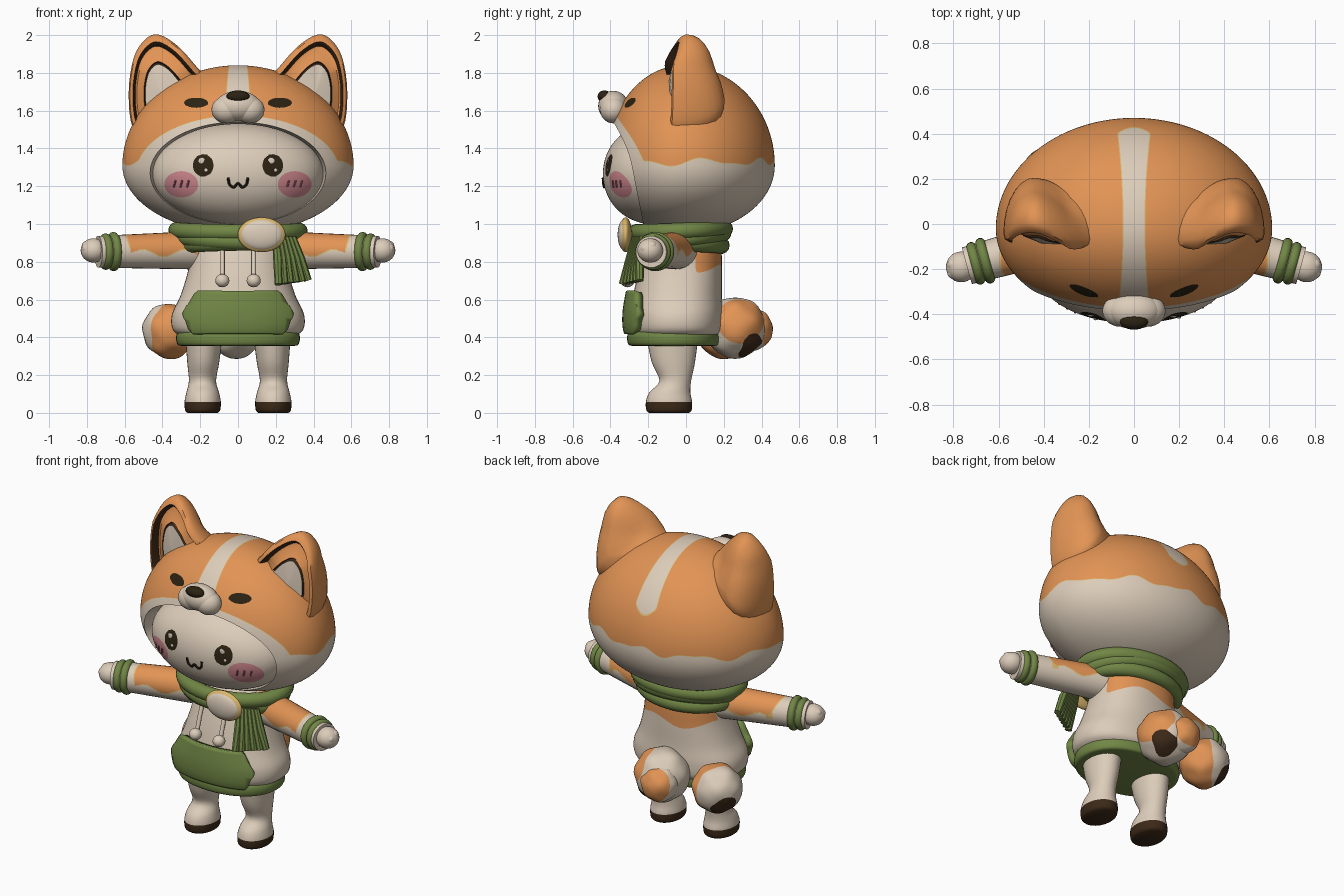
import bpy, bmesh
from math import sin, cos, pi, sqrt, atan2, radians
from mathutils import Vector

if "Cube" in bpy.data.objects:
    bpy.data.objects.remove(bpy.data.objects["Cube"])


def material(name, *rgb):
    m = bpy.data.materials.new(name)
    m.use_nodes = True
    m.diffuse_color = (*rgb, 1)
    m.node_tree.nodes["Principled BSDF"].inputs["Base Color"].default_value = (*rgb, 1)
    return m


CREAM = material("cream", .72, .61, .49)
ORANGE = material("orange", .76, .295, .09)
GREEN = material("green", .165, .24, .06)
BROWN = material("dark brown", .045, .022, .009)
DARK = material("eye black", .024, .016, .006)
PINK = material("cheek pink", .64, .25, .28)
ROSE = material("deep rose", .36, .11, .14)
GOLD = material("gold", .72, .48, .15)
parts = []


def finish(name, bm, *mats):
    bmesh.ops.recalc_face_normals(bm, faces=bm.faces)
    me = bpy.data.meshes.new(name)
    bm.to_mesh(me)
    bm.free()
    for m in mats:
        me.materials.append(m)
    ob = bpy.data.objects.new(name, me)
    bpy.context.collection.objects.link(ob)
    parts.append(ob)
    return ob


def shaped_ball(name, shape, mat, seg):
    """A sphere whose points are moved by a shape function."""
    bm = bmesh.new()
    bmesh.ops.create_uvsphere(bm, u_segments=seg, v_segments=seg * 2 // 3, radius=1)
    for v in bm.verts:
        v.co = shape(v.co)
    return finish(name, bm, mat)


def ball(name, c, r, mat, seg=28):
    return shaped_ball(name, lambda p: [c[i] + p[i] * r[i] for i in range(3)], mat, seg)


def loft(name, rings, mats, wrap=False, bands=None):
    """Skin a list of closed rings; bands gives a material index per strip."""
    bm = bmesh.new()
    vs = [[bm.verts.new(p) for p in ring] for ring in rings]
    n = len(vs[0])
    for k in range(len(vs) if wrap else len(vs) - 1):
        a, b = vs[k], vs[(k + 1) % len(vs)]
        for i in range(n):
            f = bm.faces.new((a[i], a[(i + 1) % n], b[(i + 1) % n], b[i]))
            f.material_index = bands[k] if bands else 0
    if not wrap:
        bm.faces.new(vs[0])
        bm.faces.new(vs[-1]).material_index = bands[-1] if bands else 0
    return finish(name, bm, *mats)


def spline(pts, n=6, closed=False):
    """Smooth curve through tuples of any length."""
    out, m = [], len(pts)
    get = (lambda i: pts[i % m]) if closed else (lambda i: pts[max(0, min(m - 1, i))])
    for i in range(m if closed else m - 1):
        for j in range(n):
            t = j / n
            out.append(tuple(.5 * (2 * b + (c - a) * t + (2 * a - 5 * b + 4 * c - d) * t * t
                                   + (3 * b - a - 3 * c + d) * t ** 3)
                             for a, b, c, d in zip(get(i - 1), get(i), get(i + 1), get(i + 2))))
    return out if closed else out + [pts[-1]]


def tube(name, path, radii, mat, ref, closed=False, seg=14):
    path, m, rings = [Vector(p) for p in path], len(path), []
    for i, p in enumerate(path):
        t = path[(i + 1) % m] - path[i - 1] if closed else path[min(i + 1, m - 1)] - path[max(i - 1, 0)]
        u = t.cross(Vector(ref)).normalized()
        w = u.cross(t).normalized()
        r = radii[i] if isinstance(radii, list) else radii
        rings.append([p + r * (u * cos(2 * pi * k / seg) + w * sin(2 * pi * k / seg)) for k in range(seg)])
    return loft(name, rings, [mat], closed)


def soft(v, power):
    return abs(v) ** power * (1 if v > 0 else -1)


def stack(name, rows, mat, seg=48, n=5, power=1):
    """Rows of (z, centre x, radius x, centre y, radius y); a power under 1 squares the section."""
    turn = [2 * pi * k / seg for k in range(seg)]
    return loft(name, [[(cx + rx * soft(cos(a), power), cy + ry * soft(sin(a), power), z) for a in turn]
                       for z, cx, rx, cy, ry in spline(rows, n)], [mat])


def paint(ob, f, mat=None):
    """Cut the mesh along f = 0, then colour the f > 0 side, or remove it if no colour is given."""
    bm = bmesh.new()
    bm.from_mesh(ob.data)
    val = {v: f(*v.co) or 1e-9 for v in bm.verts}
    new = []
    for e in list(bm.edges):
        a, b = e.verts
        if val[a] * val[b] < 0:
            new.append(bmesh.utils.edge_split(e, a, val[a] / (val[a] - val[b]))[1])
    if new:
        bmesh.ops.connect_verts(bm, verts=new)
    inside = [p for p in bm.faces if f(*p.calc_center_median()) > 0]
    if mat:
        if mat.name not in ob.data.materials:
            ob.data.materials.append(mat)
        for p in inside:
            p.material_index = ob.data.materials.find(mat.name)
    else:
        bmesh.ops.delete(bm, geom=inside, context='FACES')
    bm.to_mesh(ob.data)
    bm.free()


def oval(x, z, cx, cz, rx, rz):
    return 1 - ((x - cx) / rx) ** 2 - ((z - cz) / rz) ** 2


# Hood with a face opening and an inward lip
hood = shaped_ball("hood", lambda p: (.612 * p.x, -.02 + p.y * (.49 if p.y > 0 else .405),
                                      1.31 + p.z * (.53 if p.z > 0 else .36)), CREAM, 168)
paint(hood, lambda x, y, z: oval(x, z, 0, 1.27, .465, .27) if y < -.05 else -1)
bm = bmesh.new()
bm.from_mesh(hood.data)
lip = bmesh.ops.extrude_edge_only(bm, edges=[e for e in bm.edges if e.is_boundary])
for v in lip["geom"]:
    if isinstance(v, bmesh.types.BMVert):
        v.co = (v.co.x * .96, v.co.y + .12, 1.27 + (v.co.z - 1.27) * .96)
bm.to_mesh(hood.data)
bm.free()


def hood_orange(x, y, z):
    side = z - 1.33 - .016 * sin(9 * atan2(y, x)) - .008 * sin(16 * atan2(y, x))
    rim = -.3 * oval(x, z, 0, 1.27, .54, .305) if y < -.05 else 1
    stripe = max(abs(x) - .05 - .15 * y * y, y - .43 + 5 * x * x)
    return min(side, rim, stripe)


paint(hood, lambda x, y, z: hood_orange(x, y, z) + .004, GOLD)
paint(hood, hood_orange, ORANGE)
paint(hood, lambda x, y, z: oval(abs(x), z, .222, 1.642, .064, .027) if y < 0 else -1, DARK)

# Muzzle and nose on the hood
ball("muzzle", (0, -.385, 1.625), (.12, .08, .08), CREAM)
for s in (-1, 1):
    ball("muzzle_lobe", (s * .06, -.385, 1.605), (.08, .07, .072), CREAM)
ball("nose", (0, -.432, 1.675), (.062, .036, .032), DARK)

# Blunt face with painted eyes and cheeks
face = shaped_ball("face", lambda p: (.458 * p.x, -.11 + .33 * soft(p.y, .8), 1.265 + .272 * p.z), CREAM, 96)
paint(face, lambda x, y, z: oval(abs(x), z, .3, 1.21, .09, .07) if y < -.11 else -1, PINK)
paint(face, lambda x, y, z: oval(abs(x), z, .184, 1.31, .056, .06) if y < -.11 else -1, DARK)


def on_face(x, z):
    return (x, -.112 - .33 * oval(x, z, 0, 1.265, .458, .272) ** .4, z)


for s in (-1, 1):
    ball("eye_shine", on_face(s * .184 - .008, 1.335), (.018, .004, .018), CREAM, 12)
    ball("eye_glint", on_face(s * .184 + .015, 1.285), (.01, .004, .01), CREAM, 12)
    for k in (-1, 0, 1):
        x = s * .3 + k * .035
        tube("cheek_mark", [on_face(x - .005, 1.195), on_face(x + .005, 1.23)], .005, ROSE, (0, 1, 0), seg=8)
mouth = [(-.052, 1.245), (-.045, 1.21), (-.022, 1.195), (0, 1.215), (.022, 1.195), (.045, 1.21), (.052, 1.245)]
tube("mouth", [on_face(*p) for p in spline(mouth, 4)], .007, DARK, (0, 1, 0), seg=8)

# Ears: rounded back, rim, groove and pale centre
outline = spline([(.46, 1.46), (.555, 1.51), (.577, 1.70), (.55, 1.88), (.49, 1.975), (.42, 2.0),
                  (.32, 1.94), (.22, 1.83), (.14, 1.73), (.2, 1.58), (.33, 1.48)], 4, True)
steps = [(cos(a * pi / 16) + .01, .27 * sin(a * pi / 16)) for a in range(8, -1, -1)]
steps += [(.97, -.025), (.88, -.03), (.84, -.015), (.80, .025), (.75, .03), (.53, .01), (.51, .02), (.48, .005), (.02, -.01)]
bands = [0] * 10 + [1, 1, 0, 0, 1, 1, 2]
for s in (-1, 1):
    rings = []
    for k, d in steps:
        pts = [(.41 + (x - .41) * k, 1.70 + (z - 1.70) * k) for x, z in outline]
        rings.append([(s * x, -.043 - .2 * min(.57 - x, .28) + .35 * max(0, .29 - x) + .4 * max(0, z - 1.83)
                       + d * (1 - .8 * (z - 1.70)), z) for x, z in pts])
    loft("ear", rings, [ORANGE, BROWN, CREAM], bands=bands)

# Hoodie body, hem and pouch pocket
rows = [(.40, 0, .29, -.05, .21), (.44, 0, .345, -.05, .24), (.52, 0, .35, -.05, .245),
        (.62, 0, .305, -.045, .235), (.75, 0, .265, -.03, .22), (.88, 0, .24, -.01, .195), (.98, 0, .18, 0, .15)]
body = stack("body", rows, CREAM, power=.88)
paint(body, lambda x, y, z: min(y - .05, z - .76 - .025 * sin(16 * x)), ORANGE)
stack("hem", [(.355, 0, .30, -.065, .22), (.362, 0, .32, -.065, .24), (.395, 0, .328, -.065, .247),
              (.425, 0, .32, -.065, .24), (.432, 0, .30, -.065, .22)], GREEN, n=3, power=.92)
pocket = stack("pocket", rows, GREEN, power=.88)


def pocket_outside(x, y, z):
    x = abs(x)
    return -min(.638 - z, z - .435, .27 - x - .6 * (z - .52), .235 + .4 * (z - .43) - x) if y < 0 else 1


paint(pocket, pocket_outside)
thick = pocket.modifiers.new("thickness", 'SOLIDIFY')
thick.thickness, thick.offset = .042, 1

# Legs with dark soles, and drawstrings
for s in (-1, 1):
    leg = stack("leg", [(0, s * .187, .08, -.09, .105), (.015, s * .187, .093, -.09, .12), (.06, s * .187, .096, -.09, .122),
                        (.11, s * .187, .086, -.085, .108), (.17, s * .188, .072, -.057, .084),
                        (.27, s * .184, .085, -.067, .115), (.42, s * .18, .1, -.073, .14)], CREAM, 32, 4)
    paint(leg, lambda x, y, z: .058 - z, BROWN)
    tube("drawstring", [(s * .083, -.235, .88), (s * .083, -.265, .8), (s * .083, -.295, .71)], .013, CREAM, (0, 1, 0), seg=10)
    ball("drawstring_bead", (s * .083, -.31, .70), (.037, .037, .035), CREAM, 20)


# Arms, cuffs and paws
def sleeve_orange(x, y, z):
    x = abs(x)
    return min(x - .2, .57 - x + .3 * (z - .88), z - .85 - .02 * sin(x * 28))


for s in (-1, 1):
    start, end = Vector((s * .14, -.02, .862)), Vector((s * .74, -.185, .853))
    way = (end - start).normalized()
    path = [start.lerp(end, k / 16) for k in range(17)]
    arm = tube("sleeve", path, [.104 - .02 * k / 16 for k in range(17)], CREAM, (0, 0, 1), seg=28)
    paint(arm, lambda x, y, z: sleeve_orange(x, y, z) + .007, GOLD)
    paint(arm, sleeve_orange, ORANGE)
    side = way.cross(Vector((0, 0, 1))).normalized()
    up = side.cross(way)
    for t, r in ((.865, .081), (.935, .074)):
        mid = start.lerp(end, t)
        tube("cuff", [mid + r * (side * cos(k * pi / 16) + up * sin(k * pi / 16)) for k in range(32)],
             .023, GREEN, way, True, 12)
    ball("paw", (s * .765, -.19, .86), (.068, .068, .064), CREAM)
    for y, z in ((-.215, .87), (-.18, .885), (-.19, .845)):
        ball("paw_toe", (s * .80, y, z), (.028, .028, .026), CREAM, 14)

# Scarf wraps, hanging fringe and brooch
for z, rx, ry, r, lean in ((.965, .325, .235, .044, .02), (.895, .285, .215, .046, -.02), (.93, .305, .225, .046, .05)):
    tube("scarf_wrap", [(rx * cos(k * pi / 24), -.03 + ry * sin(k * pi / 24),
                         z - lean * sin(k * pi / 24 + rx * 9) * .5) for k in range(48)], r, GREEN, (0, 0, 1), True)
for k in range(6):
    t = k / 5
    tube("scarf_fringe", [(.2 + .09 * t, -.27 + .04 * t, .93), (.21 + .12 * t, -.295 + .05 * t, .82),
                          (.215 + .155 * t, -.335 + .09 * t, .68 + .02 * t)], [.018, .024, .021], GREEN, (0, 1, 0), seg=8)
ball("brooch_rim", (.125, -.32, .943), (.126, .034, .092), GOLD, 36)
ball("brooch", (.125, -.329, .943), (.112, .033, .081), CREAM, 36)

# Curled fluffy tail: a root tuft, a small lobe behind it and a side tuft, each with (colour, direction, edge) patches
for c, r, patches in (
        ((-.015, .26, .45), .162, ((ORANGE, (.85, .25, .35), .62), (BROWN, (.5, .65, -.7), .88))),
        ((-.06, .35, .44), .11, ((ORANGE, (0, .95, .2), .4),)),
        ((-.36, .2, .432), .146, ((ORANGE, (.8, -.5, -.1), -.2), (BROWN, (-.65, .5, -.5), .85)))):
    tuft = shaped_ball("tail_tuft", lambda p: Vector(c) + p * r * (
        1 + .05 * sin(5 * p.x + 1) * sin(6 * p.z) * cos(5 * p.y)), CREAM, 36)
    for mat, d, edge in patches:
        paint(tuft, lambda x, y, z: (Vector((x, y, z)) - Vector(c)).normalized().dot(Vector(d).normalized())
              - edge - .05 * sin(40 * x) * sin(35 * z), mat)

# Smooth shading with crisp edges
bpy.ops.object.select_all(action='DESELECT')
for ob in parts:
    ob.select_set(True)
bpy.context.view_layer.objects.active = parts[0]
bpy.ops.object.shade_smooth_by_angle(angle=radians(42))
